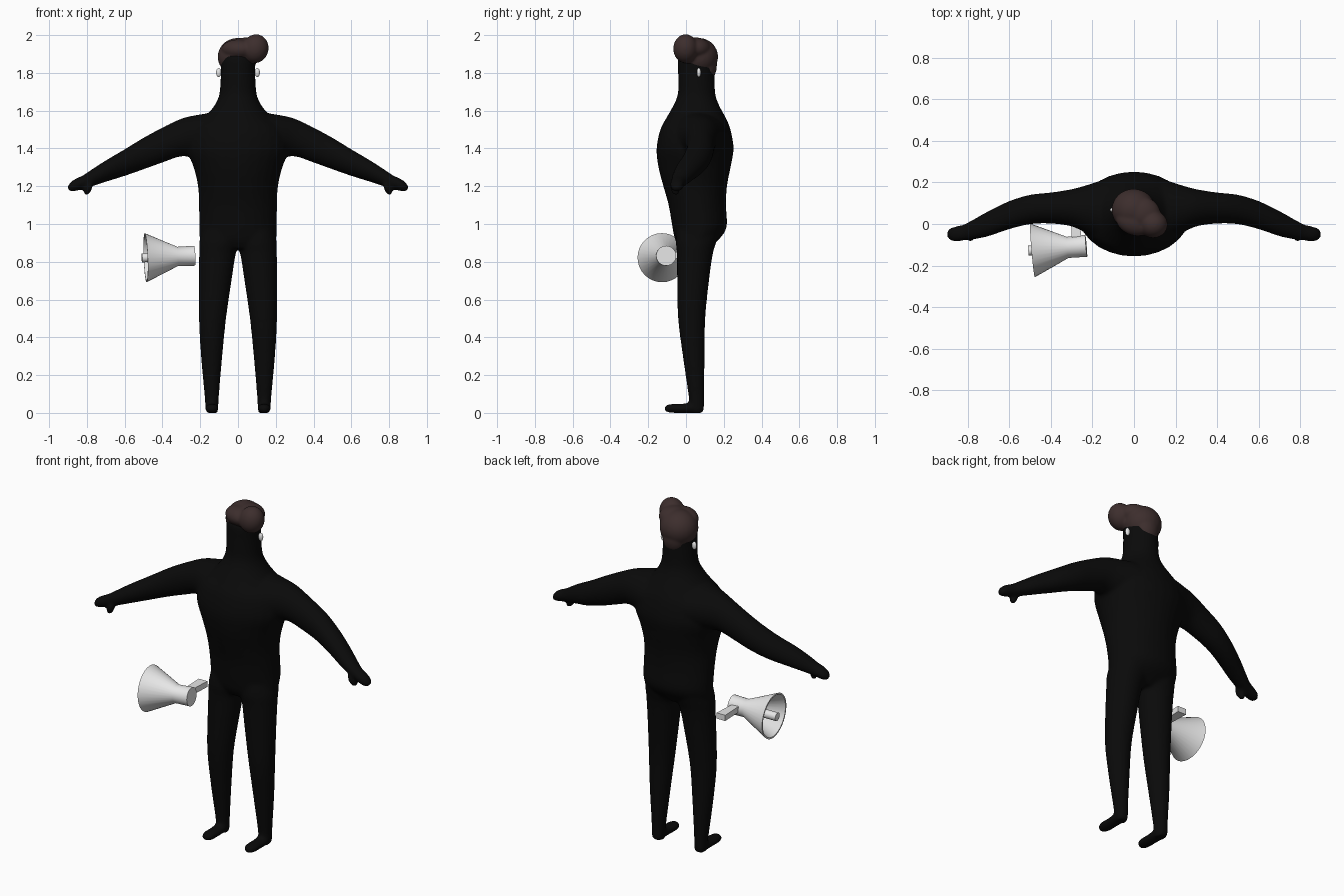
import bpy, bmesh, math
from mathutils import Vector, Matrix

if "Cube" in bpy.data.objects:
    bpy.data.objects.remove(bpy.data.objects["Cube"])


def material(name, rgb):
    m = bpy.data.materials.new(name)
    m.diffuse_color = (*rgb, 1)
    m.use_nodes = True
    m.node_tree.nodes["Principled BSDF"].inputs["Base Color"].default_value = m.diffuse_color
    return m


BLACK = material("matte_black", (0.003, 0.003, 0.003))
BROWN = material("dark_brown", (0.046, 0.027, 0.026))
WHITE = material("off_white", (0.8, 0.8, 0.8))


def finish(bm, name, mat, voxel=0, smooth=0):
    """Turn a bmesh into an object, optionally fused into one smooth skin."""
    bmesh.ops.recalc_face_normals(bm, faces=bm.faces)
    me = bpy.data.meshes.new(name)
    bm.to_mesh(me)
    bm.free()
    me.materials.append(mat)
    ob = bpy.data.objects.new(name, me)
    bpy.context.collection.objects.link(ob)
    if voxel:
        r = ob.modifiers.new("fuse", 'REMESH')
        r.mode, r.voxel_size, r.use_smooth_shade = 'VOXEL', voxel, True
        s = ob.modifiers.new("soften", 'SMOOTH')
        s.factor, s.iterations = 0.5, smooth
    else:
        bpy.ops.object.select_all(action='DESELECT')
        ob.select_set(True)
        bpy.context.view_layer.objects.active = ob
        bpy.ops.object.shade_smooth_by_angle(angle=math.radians(40))
    return ob


def spline(rows, steps=4):
    """Catmull-Rom interpolation through rows of numbers."""
    out = []
    for i in range(len(rows) - 1):
        p = [rows[max(i - 1, 0)], rows[i], rows[i + 1], rows[min(i + 2, len(rows) - 1)]]
        for k in range(steps):
            t = k / steps
            out.append([b + 0.5 * t * (c - a + t * (2 * a - 5 * b + 4 * c - d + t * (3 * (b - c) + d - a)))
                        for a, b, c, d in zip(*p)])
    return out + [list(rows[-1])]


def loft(bm, rows, u, v, mirror=1, n=28):
    """Rows are (x, y, z, half size along u, half size along v)."""
    u, v, rings = Vector(u), Vector(v), []
    for x, y, z, a, b in spline(rows):
        ring = []
        for k in range(n):
            t = 2 * math.pi * k / n
            p = Vector((x, y, z)) + u * (a * math.cos(t)) + v * (b * math.sin(t))
            p.x *= mirror
            ring.append(bm.verts.new(p))
        rings.append(ring)
    for r, s in zip(rings, rings[1:]):
        for k in range(n):
            bm.faces.new((r[k], r[(k + 1) % n], s[(k + 1) % n], s[k]))
    bm.faces.new(rings[0])
    bm.faces.new(rings[-1])


def ellipsoid(bm, center, radii, rot=(0, 0, 0)):
    m = Matrix.Translation(center)
    for ang, ax in zip(rot, 'XYZ'):
        m = m @ Matrix.Rotation(math.radians(ang), 4, ax)
    bmesh.ops.create_uvsphere(bm, u_segments=24, v_segments=16, radius=1,
                              matrix=m @ Matrix.Diagonal((*radii, 1)))


X, Y, Z = (1, 0, 0), (0, 1, 0), (0, 0, 1)
bm = bmesh.new()

# Torso, neck and head: (z, half width, front y, back y)
torso = [(0.87, .17, -.03, .12), (0.91, .2, -.055, .165), (0.95, .205, -.066, .2),
         (1.0, .206, -.075, .217), (1.1, .207, -.092, .212), (1.2, .212, -.12, .217),
         (1.3, .235, -.146, .236), (1.4, .27, -.156, .252), (1.5, .25, -.136, .236),
         (1.56, .185, -.105, .212), (1.6, .145, -.082, .19), (1.65, .112, -.056, .166),
         (1.7, .097, -.042, .154), (1.8, .091, -.042, .151), (1.88, .091, -.042, .148),
         (1.93, .07, -.01, .12)]
loft(bm, [(0, (f + b) / 2, z, w, (b - f) / 2) for z, w, f, b in torso], X, Y)

# Legs: (z, inner x, outer x, front y, back y)
leg = [(0.0, .108, .168, .03, .088), (0.03, .104, .173, .02, .096), (0.1, .1, .178, .012, .096),
       (0.3, .083, .196, -.017, .099), (0.5, .063, .207, -.042, .102), (0.7, .034, .207, -.047, .122),
       (0.84, .012, .206, -.048, .142), (0.9, -.01, .205, -.054, .16), (0.96, -.01, .195, -.05, .18)]
# Feet, arms and thumbs: rows are centre and half sizes
foot = [(.138, -.113, .022, .012, .01), (.138, -.1, .023, .028, .02), (.138, -.07, .024, .036, .024),
        (.138, -.02, .024, .035, .025), (.138, .04, .026, .035, .027), (.138, .09, .022, .026, .02)]
arm = [(0, .055, 1.46, .17, .13), (.12, .06, 1.46, .16, .13), (.22, .07, 1.462, .12, .115),
       (.3, .078, 1.458, .09, .1), (.4, .077, 1.418, .075, .093), (.5, .07, 1.373, .071, .084),
       (.6, .043, 1.325, .068, .071), (.7, .002, 1.28, .061, .057), (.77, -.025, 1.246, .049, .046),
       (.82, -.041, 1.222, .039, .037), (.86, -.048, 1.207, .036, .033), (.888, -.049, 1.196, .028, .025),
       (.9, -.049, 1.192, .012, .011)]
for side in (1, -1):
    loft(bm, [((i + o) / 2, (f + b) / 2, z, (o - i) / 2, (b - f) / 2) for z, i, o, f, b in leg], X, Y, side)
    loft(bm, foot, X, Z, side)
    loft(bm, arm, Y, Z, side)
    ellipsoid(bm, (side * .793, -.06, 1.185), (.019, .022, .04), (20, side * -25, 0))
finish(bm, "body", BLACK, 0.01, 6)

# Swept hair: cap, fringe, quiff on one side and tapered nape
bm = bmesh.new()
ellipsoid(bm, (-.002, .068, 1.885), (.106, .102, .1))
ellipsoid(bm, (.0, .01, 1.925), (.09, .065, .052), (0, 0, -20))
ellipsoid(bm, (.092, -.002, 1.928), (.07, .066, .077), (0, 15, 0))
ellipsoid(bm, (.045, .05, 1.93), (.085, .08, .058), (0, 0, -30))
ellipsoid(bm, (0, .108, 1.84), (.068, .056, .085))
finish(bm, "hair", BROWN, 0.007, 8)

# Earrings
for side, name in ((1, "left_earring"), (-1, "right_earring")):
    bm = bmesh.new()
    ellipsoid(bm, (side * .102, .068, 1.802), (.014, .011, .024))
    finish(bm, name, WHITE)

# Megaphone, turned about its own axis
axis = Vector((-1, -.085, -.04)).normalized()
place = Matrix.Translation((-.23, -.105, .832)) @ axis.to_track_quat('Z', 'Y').to_matrix().to_4x4()


def lathe(name, profile, n=32):
    bm = bmesh.new()
    rings = [[bm.verts.new(place @ Vector((r * math.cos(2 * math.pi * k / n),
                                           r * math.sin(2 * math.pi * k / n), h)))
              for k in range(n)] for h, r in profile]
    for r, s in zip(rings, rings[1:]):
        for k in range(n):
            bm.faces.new((r[k], r[(k + 1) % n], s[(k + 1) % n], s[k]))
    bm.faces.new(rings[0])
    bm.faces.new(rings[-1])
    finish(bm, name, WHITE)


lathe("megaphone_horn", [(0, .053), (.09, .051), (.26, .13), (.26, .121), (.1, .044)])
lathe("megaphone_driver", [(.095, .024), (.28, .024)], 20)

# Megaphone grip, a tapered bar reaching backwards
bm = bmesh.new()
bmesh.ops.create_cube(bm, size=1, matrix=Matrix.Translation((-.278, -.005, .835))
                      @ Matrix.Diagonal((.056, .15, .034, 1)))
for v in bm.verts:
    if v.co.y < -.005:
        v.co.x = -.278 + (v.co.x + .278) * .75
finish(bm, "megaphone_grip", WHITE)
